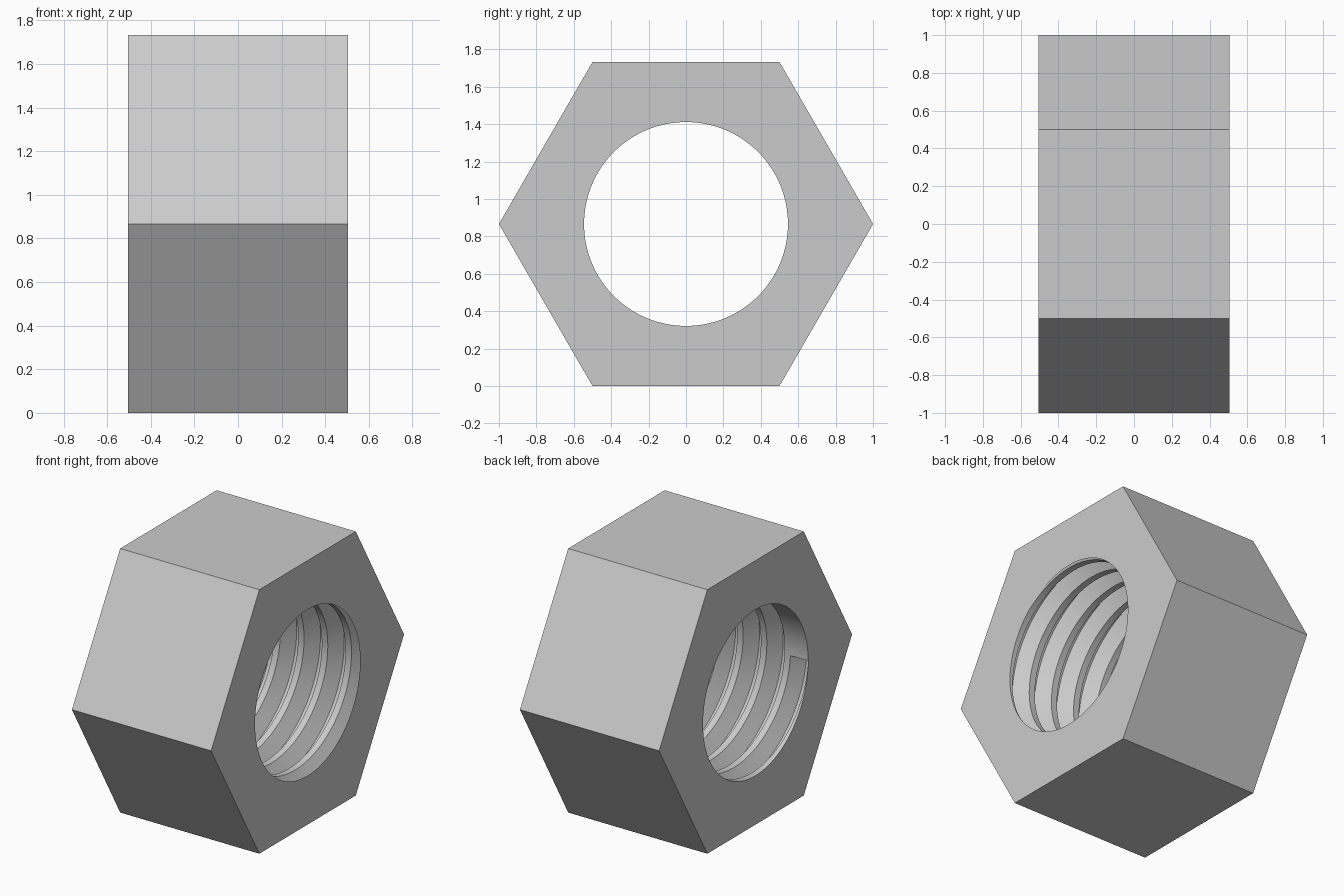
import bpy, bmesh, math

if "Cube" in bpy.data.objects:
    bpy.data.objects.remove(bpy.data.objects["Cube"])

# Main sizes
HALF = 0.505            # half thickness along x
CZ = math.sqrt(3) / 2   # height of the bore axis
MINOR, MAJOR = 0.545, 0.638
PITCH = 0.172
START = -HALF + 0.375 * PITCH   # centre of the groove where it begins
N = 144                 # steps per turn
TURNS = range(-1, 8)
# Groove cross-section: offset in pitches, at root or not
SECTION = [(-0.375, MINOR), (-0.0625, MAJOR), (0.0625, MAJOR), (0.375, MINOR)]


def groove_radius(offset):
    """Bore radius at a distance from the groove centre, in pitches."""
    t = (0.375 - abs(offset)) / 0.3125
    return MINOR + (MAJOR - MINOR) * max(0.0, min(1.0, t))


def point(x, r, a):
    return (x, r * math.cos(a), CZ + r * math.sin(a))


bm = bmesh.new()

# Threaded bore: columns of points that climb one pitch per turn
columns = []
for i in range(N + 1):
    f = i / N
    a = math.pi + 2 * math.pi * (i % N) / N
    col = [bm.verts.new(point(-HALF, MINOR, a))]
    for k in TURNS:
        centre = START + PITCH * (f + k)
        for off, r in SECTION:
            x = centre + off * PITCH
            if k < 0:
                r = MINOR
            if abs(x) > HALF:
                x = math.copysign(HALF, x)
                r = MINOR if k < 0 else groove_radius((x - centre) / PITCH)
            col.append(bm.verts.new(point(x, r, a)))
    columns.append(col)
for c0, c1 in zip(columns, columns[1:]):
    for j in range(len(c0) - 1):
        bm.faces.new((c0[j], c0[j + 1], c1[j + 1], c1[j]))

# Seam after a full turn, which also closes the blunt start of the groove
first, last = columns[0], columns[-1]
s = len(SECTION)
for j in range(1, len(first) - s - 1):
    bm.faces.new((last[j], last[j + 1], first[j + s + 1], first[j + s]))

# Hexagon corners and flats
corners = []
for x in (-HALF, HALF):
    corners.append([bm.verts.new(point(x, 1, math.pi + i * math.pi / 3)) for i in range(6)])
for i in range(6):
    n = (i + 1) % 6
    bm.faces.new((corners[0][i], corners[0][n], corners[1][n], corners[1][i]))

# End faces, one piece per hexagon side
for side, idx in ((0, 0), (1, -1)):
    for i in range(6):
        step = N // 6
        rim = [columns[c][idx] for c in range(i * step, (i + 1) * step + 1)]
        bm.faces.new(rim + [corners[side][(i + 1) % 6], corners[side][i]])

# Merge points that were trimmed onto the end faces
bmesh.ops.remove_doubles(bm, verts=bm.verts, dist=1e-5)
bmesh.ops.dissolve_degenerate(bm, dist=1e-6, edges=bm.edges)
# Remove flat slivers left on the rim
slivers = [f for f in bm.faces if f.calc_area() < 1e-9]
bmesh.ops.delete(bm, geom=slivers, context='FACES_ONLY')
bmesh.ops.triangulate(bm, faces=[f for f in bm.faces if len(f.verts) > 4])
bmesh.ops.recalc_face_normals(bm, faces=bm.faces)

mesh = bpy.data.meshes.new("hex_nut")
bm.to_mesh(mesh)
bm.free()
nut = bpy.data.objects.new("hex_nut", mesh)
bpy.context.collection.objects.link(nut)

# Steel grey
steel = bpy.data.materials.new("steel_grey")
steel.diffuse_color = (0.6, 0.6, 0.6, 1)
steel.use_nodes = True
steel.node_tree.nodes["Principled BSDF"].inputs["Base Color"].default_value = steel.diffuse_color
mesh.materials.append(steel)

bpy.context.view_layer.objects.active = nut
nut.select_set(True)
bpy.ops.object.shade_smooth_by_angle(angle=math.radians(25))
